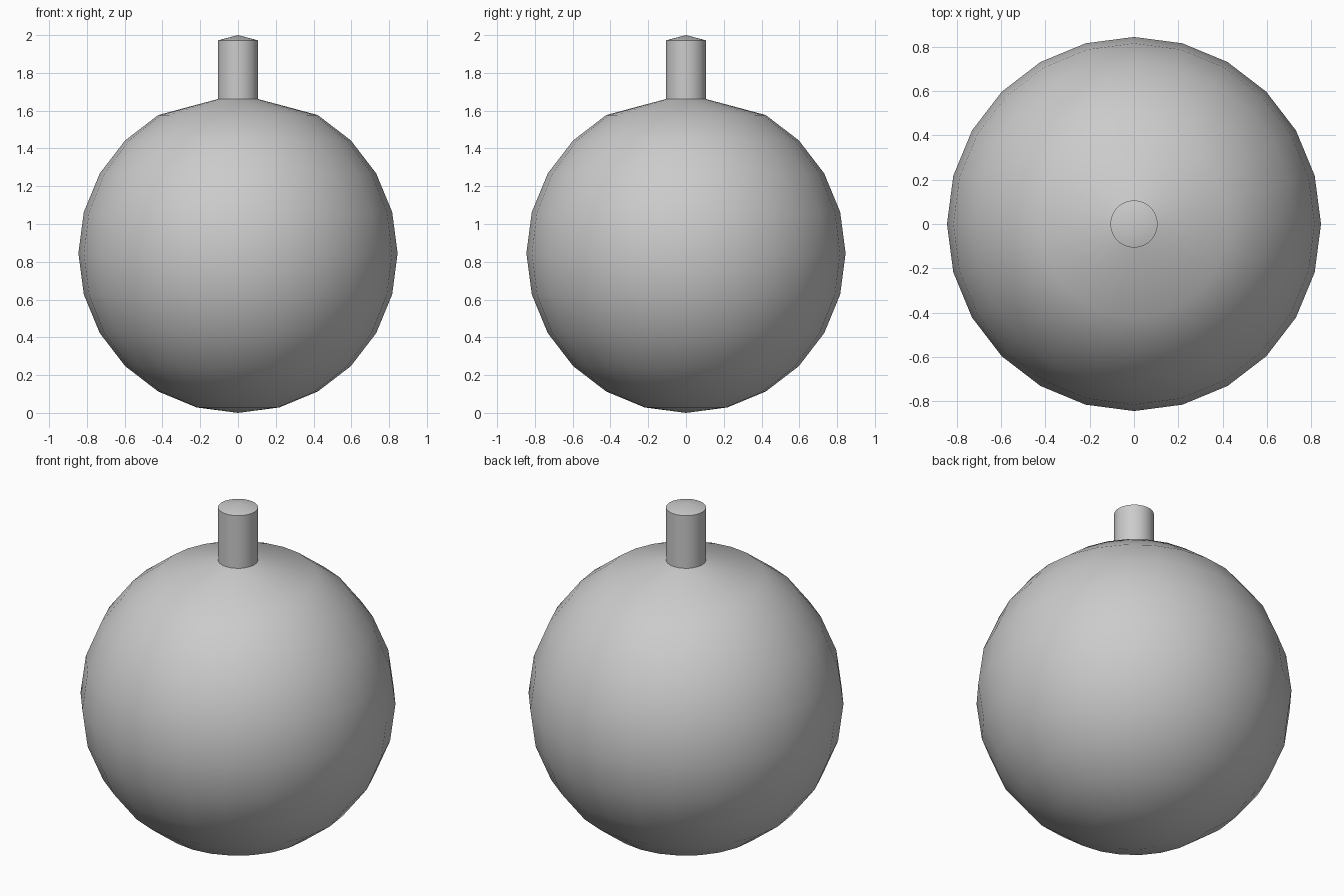
import bpy, bmesh, math

if "Cube" in bpy.data.objects:
    bpy.data.objects.remove(bpy.data.objects["Cube"])

SEG, RINGS, R, STEM_R, STEM_Z = 24, 12, 0.845, 0.107, 1.972

# Half profile: sphere rings from bottom up, then a pinched top ring raised into a stem
profile = []
for i in range(1, RINGS - 1):
    a = math.pi * i / RINGS
    profile.append((R * math.sin(a), R - R * math.cos(a)))
shoulder_z = R + R * math.cos(math.pi / RINGS)
profile += [(STEM_R, shoulder_z), (STEM_R, STEM_Z)]

# Lathe the profile
bm = bmesh.new()
rings = [[bm.verts.new((r * math.cos(2 * math.pi * s / SEG),
                        r * math.sin(2 * math.pi * s / SEG), z))
          for s in range(SEG)] for r, z in profile]
bottom = bm.verts.new((0, 0, 0))
top = bm.verts.new((0, 0, 2))
for s in range(SEG):
    t = (s + 1) % SEG
    for lo, hi in zip(rings, rings[1:]):
        bm.faces.new((lo[s], lo[t], hi[t], hi[s]))
    bm.faces.new((bottom, rings[0][t], rings[0][s]))
    bm.faces.new((top, rings[-1][s], rings[-1][t]))
bmesh.ops.recalc_face_normals(bm, faces=bm.faces)

mesh = bpy.data.meshes.new("ball_with_stem")
bm.to_mesh(mesh)
bm.free()
obj = bpy.data.objects.new("ball_with_stem", mesh)
bpy.context.collection.objects.link(obj)

# Smooth ball, crisp stem edges
bpy.context.view_layer.objects.active = obj
obj.select_set(True)
bpy.ops.object.shade_smooth_by_angle(angle=math.radians(30))
